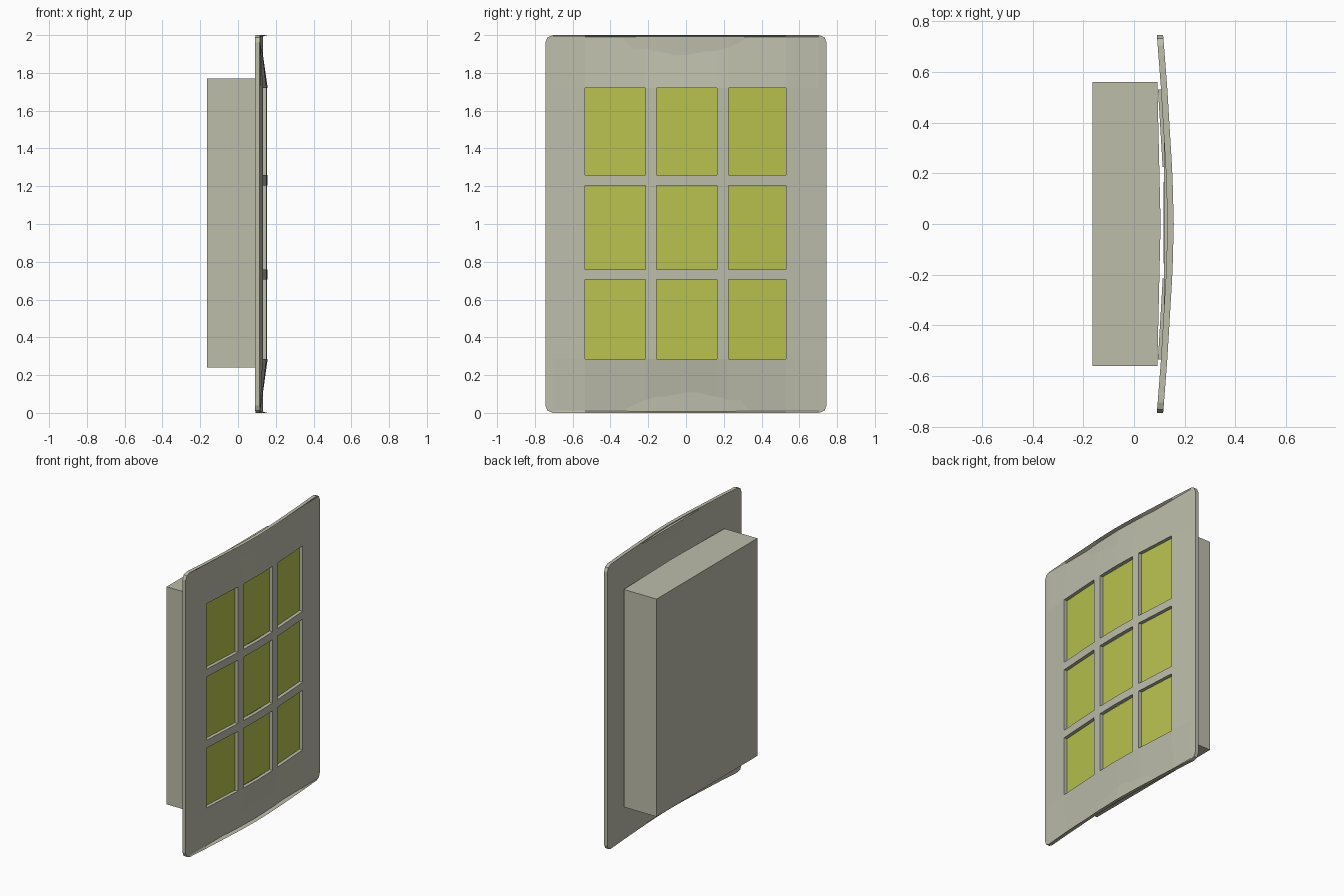
import bpy, bmesh

cube = bpy.data.objects.get("Cube")
if cube:
    bpy.data.objects.remove(cube, do_unlink=True)


def material(name, color):
    m = bpy.data.materials.new(name)
    m.use_nodes = True
    m.diffuse_color = (*color, 1)
    m.node_tree.nodes["Principled BSDF"].inputs["Base Color"].default_value = (*color, 1)
    return m


GREY = material("warm grey", (0.51, 0.51, 0.41))
YELLOW = material("yellow green", (0.48, 0.54, 0.075))

WIN_Y = [(-0.535, -0.215), (-0.155, 0.165), (0.225, 0.53)]
WIN_Z = [(0.285, 0.705), (0.76, 1.205), (1.26, 1.72)]
HALF, HEIGHT, RADIUS, THICK = 0.745, 2.0, 0.04, 0.025


def bow(y):
    """Front of the bowed panel at a given y."""
    return 0.157 - 0.042 * (abs(y) / HALF) ** 1.5


def finish(bm, name, mats):
    bmesh.ops.remove_doubles(bm, verts=bm.verts, dist=0.0001)
    mesh = bpy.data.meshes.new(name)
    bm.to_mesh(mesh)
    bm.free()
    for m in mats:
        mesh.materials.append(m)
    obj = bpy.data.objects.new(name, mesh)
    bpy.context.collection.objects.link(obj)
    return obj


def prism(name, profile, z0, z1, mats):
    """Extrude a plan profile (counter-clockwise) upward."""
    bm = bmesh.new()
    base = bm.faces.new([bm.verts.new((x, y, z0)) for x, y in profile])
    ext = bmesh.ops.extrude_face_region(bm, geom=[base], use_keep_orig=True)
    for v in ext["geom"]:
        if isinstance(v, bmesh.types.BMVert):
            v.co.z = z1
    bmesh.ops.recalc_face_normals(bm, faces=bm.faces)
    return finish(bm, name, mats)


# Bowed face panel with rounded corners and nine openings
side = [RADIUS * k for k in (1, 0.3, 0)]
ys = sorted([y for w in WIN_Y for y in w] + [0.0]
            + [s * (HALF - d) for s in (-1, 1) for d in (0, RADIUS * 0.3, RADIUS)])
zs = sorted([z for w in WIN_Z for z in w] + [0, 0.01, HEIGHT - 0.01, HEIGHT])


def point(i, j, back):
    y, z = ys[i], zs[j]
    d = min(HALF - abs(y), RADIUS)
    inset = RADIUS - (RADIUS ** 2 - (RADIUS - d) ** 2) ** 0.5
    x = bow(y)
    if j in (1, len(zs) - 2) and not back:
        x = min(x, bow(HALF - RADIUS))      # straight crease beside the lip
    if j < 2:
        z += inset
    elif j > len(zs) - 3:
        z -= inset
    return (x - THICK * back, y, z)


def solid(i, j):
    if not (0 <= i < len(ys) - 1 and 0 <= j < len(zs) - 1):
        return False
    y, z = (ys[i] + ys[i + 1]) / 2, (zs[j] + zs[j + 1]) / 2
    return not (any(a < y < b for a, b in WIN_Y) and any(a < z < b for a, b in WIN_Z))


bm = bmesh.new()


def quad(*pts):
    bm.faces.new([bm.verts.new(p) for p in pts])


for i in range(len(ys) - 1):
    for j in range(len(zs) - 1):
        if not solid(i, j):
            continue
        ring = [(i, j), (i + 1, j), (i + 1, j + 1), (i, j + 1)]
        quad(*[point(*c, 0) for c in ring])
        quad(*[point(*c, 1) for c in reversed(ring)])
        # Rim and opening walls
        for k, (di, dj) in enumerate([(0, -1), (1, 0), (0, 1), (-1, 0)]):
            if not solid(i + di, j + dj):
                a, b = ring[k], ring[(k + 1) % 4]
                quad(point(*b, 0), point(*a, 0), point(*a, 1), point(*b, 1))
finish(bm, "face_panel", [GREY])

# Lit panes set at the back of each opening
for r, (z0, z1) in enumerate(WIN_Z):
    for c, (y0, y1) in enumerate(WIN_Y):
        f0, f1 = bow(y0) - THICK, bow(y1) - THICK
        plan = [(f0 + 0.001, y0), (f1 + 0.001, y1), (f1 - 0.012, y1), (f0 - 0.012, y0)]
        pane = prism(f"pane_{r + 1}_{c + 1}", plan, z0, z1, [GREY, YELLOW])
        for p in pane.data.polygons:
            p.material_index = int(p.normal.x > 0.9)

# Housing box behind the panel
prism("housing_box", [(-0.163, -0.56), (0.092, -0.56), (0.105, 0),
                      (0.092, 0.56), (-0.163, 0.56)], 0.24, 1.77, [GREY])
